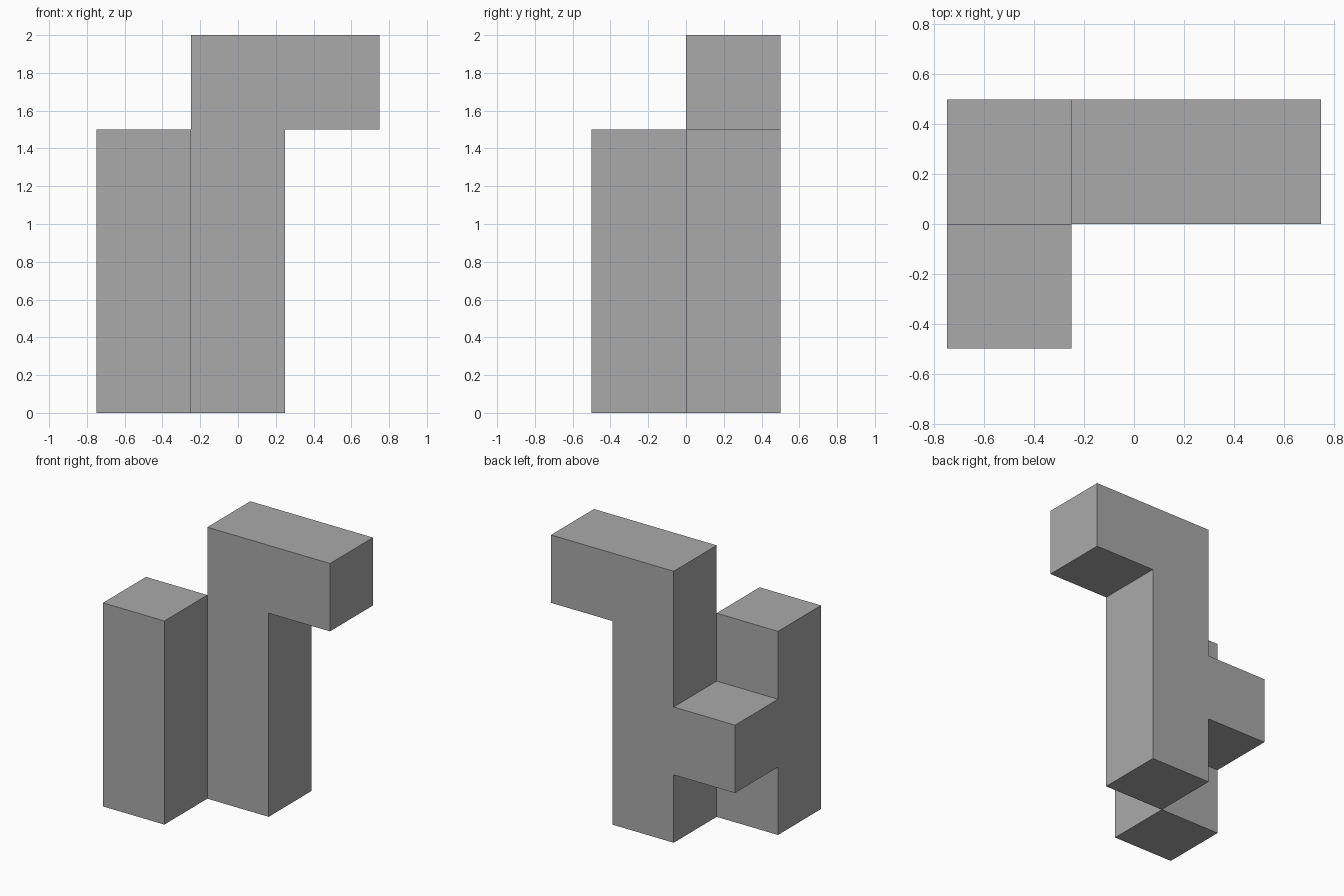
import bpy
import bmesh
from math import radians
from mathutils import Vector

if "Cube" in bpy.data.objects:
    bpy.data.objects.remove(bpy.data.objects["Cube"], do_unlink=True)

S = 0.5                              # module size of the block structure
ORIGIN = Vector((-0.75, -0.5, 0))

# Parts as boxes of modules: (first module, size in modules)
PARTS = {
    "front_post": ((0, 0, 0), (1, 1, 3)),
    "link": ((0, 1, 1), (1, 1, 1)),
    "rear_post": ((1, 1, 0), (1, 1, 4)),
    "top_arm": ((2, 1, 3), (1, 1, 1)),
}


def modules(start, size):
    return {(start[0] + i, start[1] + j, start[2] + k)
            for i in range(size[0]) for j in range(size[1]) for k in range(size[2])}


solid = set().union(*(modules(*p) for p in PARTS.values()))

# Outer skin only: a face wherever a module borders empty space
bm = bmesh.new()
for cell in sorted(solid):
    for axis in range(3):
        for side in (-1, 1):
            beside = list(cell)
            beside[axis] += side
            if tuple(beside) in solid:
                continue
            n, u, v = Vector(), Vector(), Vector()
            n[axis] = side * S / 2
            u[(axis + 1) % 3] = side * S / 2
            v[(axis + 2) % 3] = S / 2
            mid = ORIGIN + (Vector(cell) + Vector((0.5, 0.5, 0.5))) * S + n
            bm.faces.new([bm.verts.new(mid + a * u + b * v)
                          for a, b in ((-1, -1), (1, -1), (1, 1), (-1, 1))])

# Join the skin and merge the flat areas into single faces
bmesh.ops.remove_doubles(bm, verts=bm.verts, dist=0.001)
bmesh.ops.dissolve_limit(bm, angle_limit=radians(1), verts=bm.verts, edges=bm.edges)

mesh = bpy.data.meshes.new("block_structure")
bm.to_mesh(mesh)
bm.free()

grey = bpy.data.materials.new("plain_grey")
grey.use_nodes = True
colour = (0.4, 0.4, 0.4, 1)
grey.diffuse_color = colour
grey.node_tree.nodes["Principled BSDF"].inputs["Base Color"].default_value = colour
mesh.materials.append(grey)

block = bpy.data.objects.new("block_structure", mesh)
bpy.context.collection.objects.link(block)
